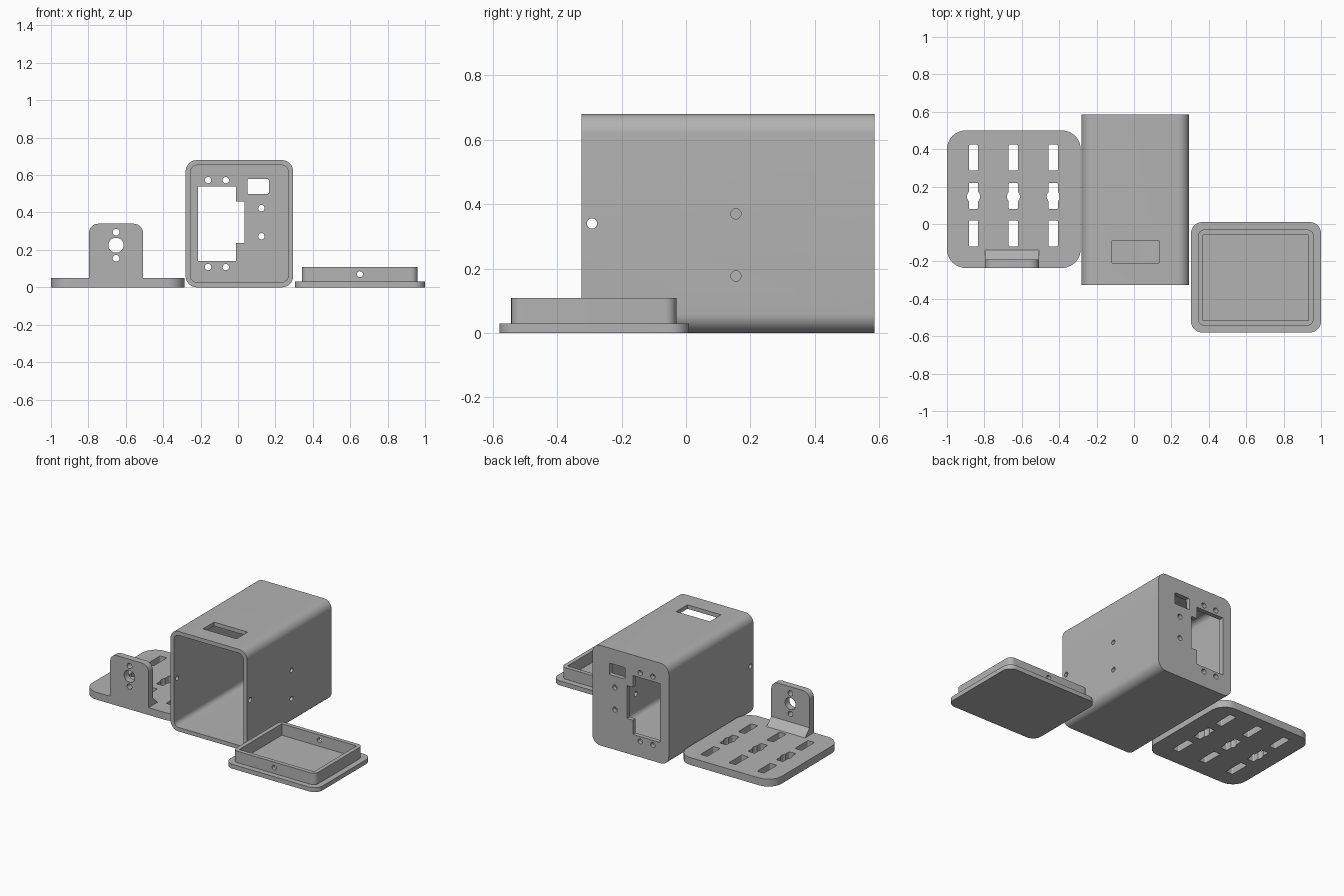
import bpy
import bmesh
from math import cos, sin, pi, radians

default = bpy.data.objects.get("Cube")
if default:
    bpy.data.objects.remove(default, do_unlink=True)

GREY = (0.45, 0.45, 0.45, 1)
grey = bpy.data.materials.new("matte grey")
grey.use_nodes = True
grey.diffuse_color = GREY
grey.node_tree.nodes["Principled BSDF"].inputs["Base Color"].default_value = GREY


def rect(u0, u1, v0, v1, r=0, top_only=False, steps=10):
    """Rectangle outline with optionally rounded corners."""
    corners = [(u1, v1, 0), (u0, v1, 1), (u0, v0, 2), (u1, v0, 3)]
    pts = []
    for u, v, q in corners:
        if r == 0 or (top_only and q > 1):
            pts.append((u, v))
            continue
        cu = u - r if u == u1 else u + r
        cv = v - r if v == v1 else v + r
        for i in range(steps + 1):
            a = (q + i / steps) * pi / 2
            pts.append((cu + r * cos(a), cv + r * sin(a)))
    return pts


def circle(u, v, r, n=28):
    return [(u + r * cos(2 * pi * i / n), v + r * sin(2 * pi * i / n)) for i in range(n)]


def prism(name, outline, axis, a, b):
    """Extrude an outline along an axis from a to b."""
    place = {"X": lambda u, v, w: (w, u, v),
             "Y": lambda u, v, w: (u, w, v),
             "Z": lambda u, v, w: (u, v, w)}[axis]
    bm = bmesh.new()
    low = [bm.verts.new(place(u, v, a)) for u, v in outline]
    high = [bm.verts.new(place(u, v, b)) for u, v in outline]
    bm.faces.new(low)
    bm.faces.new(high)
    n = len(outline)
    for i in range(n):
        j = (i + 1) % n
        bm.faces.new((low[i], low[j], high[j], high[i]))
    bmesh.ops.recalc_face_normals(bm, faces=bm.faces)
    mesh = bpy.data.meshes.new(name)
    bm.to_mesh(mesh)
    bm.free()
    mesh.materials.append(grey)
    obj = bpy.data.objects.new(name, mesh)
    bpy.context.collection.objects.link(obj)
    return obj


def activate(obj):
    bpy.ops.object.select_all(action="DESELECT")
    obj.select_set(True)
    bpy.context.view_layer.objects.active = obj


def combine(obj, outline, axis, a, b, operation="DIFFERENCE"):
    """Cut a prism from the object, or join one to it."""
    tool = prism("tool", outline, axis, a, b)
    tool.hide_render = True
    mod = obj.modifiers.new("shape", "BOOLEAN")
    mod.operation = operation
    mod.solver = "EXACT"
    mod.object = tool
    activate(obj)
    bpy.ops.object.modifier_apply(modifier=mod.name)
    bpy.data.objects.remove(tool, do_unlink=True)


def finish(obj):
    activate(obj)
    bpy.ops.object.shade_smooth_by_angle(angle=radians(30))


# Housing: rounded tube, open at the front, closed at the back
housing = prism("housing", rect(-0.28, 0.295, 0, 0.68, 0.06), "Y", -0.325, 0.585)
combine(housing, rect(-0.253, 0.268, 0.027, 0.653, 0.035), "Y", -0.4, 0.555)

# Back wall openings
window = [(-0.215, 0.14), (-0.01, 0.14), (-0.01, 0.237), (0.035, 0.237),
          (0.035, 0.46), (-0.01, 0.46), (-0.01, 0.54), (-0.215, 0.54)]
combine(housing, window, "Y", 0.5, 0.65)
combine(housing, rect(0.05, 0.165, 0.5, 0.578, 0.006), "Y", 0.5, 0.65)
for x, z in [(-0.16, 0.573), (-0.065, 0.573), (-0.16, 0.108), (-0.065, 0.108),
             (0.125, 0.423), (0.125, 0.273)]:
    combine(housing, circle(x, z, 0.017), "Y", 0.5, 0.65)

# Top slot, side screw holes
combine(housing, rect(-0.118, 0.135, -0.208, -0.088), "Z", 0.6, 0.75)
combine(housing, circle(-0.292, 0.34, 0.016), "X", -0.4, 0.4)
for z in (0.177, 0.37):
    combine(housing, circle(0.155, z, 0.016), "X", 0.2, 0.4)
finish(housing)

# Lid: flange with a raised hollow rim
lid = prism("lid", rect(0.305, 1.0, -0.58, 0.01, 0.06), "Z", 0, 0.03)
combine(lid, rect(0.342, 0.96, -0.543, -0.03, 0.035), "Z", 0.01, 0.108, "UNION")
combine(lid, rect(0.37, 0.932, -0.515, -0.058), "Z", 0.03, 0.2)
combine(lid, circle(0.652, 0.07, 0.016), "Y", -0.7, 0.1)
finish(lid)

# Mounting plate with upright bracket and sloped gusset
plate = prism("mounting_plate", rect(-1.0, -0.285, -0.235, 0.5, 0.1), "Z", 0, 0.05)
combine(plate, rect(-0.797, -0.508, 0.02, 0.34, 0.05, True), "Y", -0.235, -0.19, "UNION")
gusset = [(-0.21, 0.03), (-0.14, 0.03), (-0.14, 0.05), (-0.19, 0.1), (-0.21, 0.1)]
combine(plate, gusset, "X", -0.797, -0.508, "UNION")

# Slots in the plate, keyhole circles in the middle row
for x in (-0.858, -0.645, -0.432):
    for y in (-0.05, 0.15, 0.355):
        combine(plate, rect(x - 0.025, x + 0.025, y - 0.07, y + 0.07, 0.007), "Z", -0.1, 0.15)
    combine(plate, circle(x, 0.147, 0.035), "Z", -0.1, 0.15)

# Bracket holes
for z, r in ((0.225, 0.04), (0.295, 0.018), (0.155, 0.018)):
    combine(plate, circle(-0.652, z, r), "Y", -0.4, -0.1)
finish(plate)
